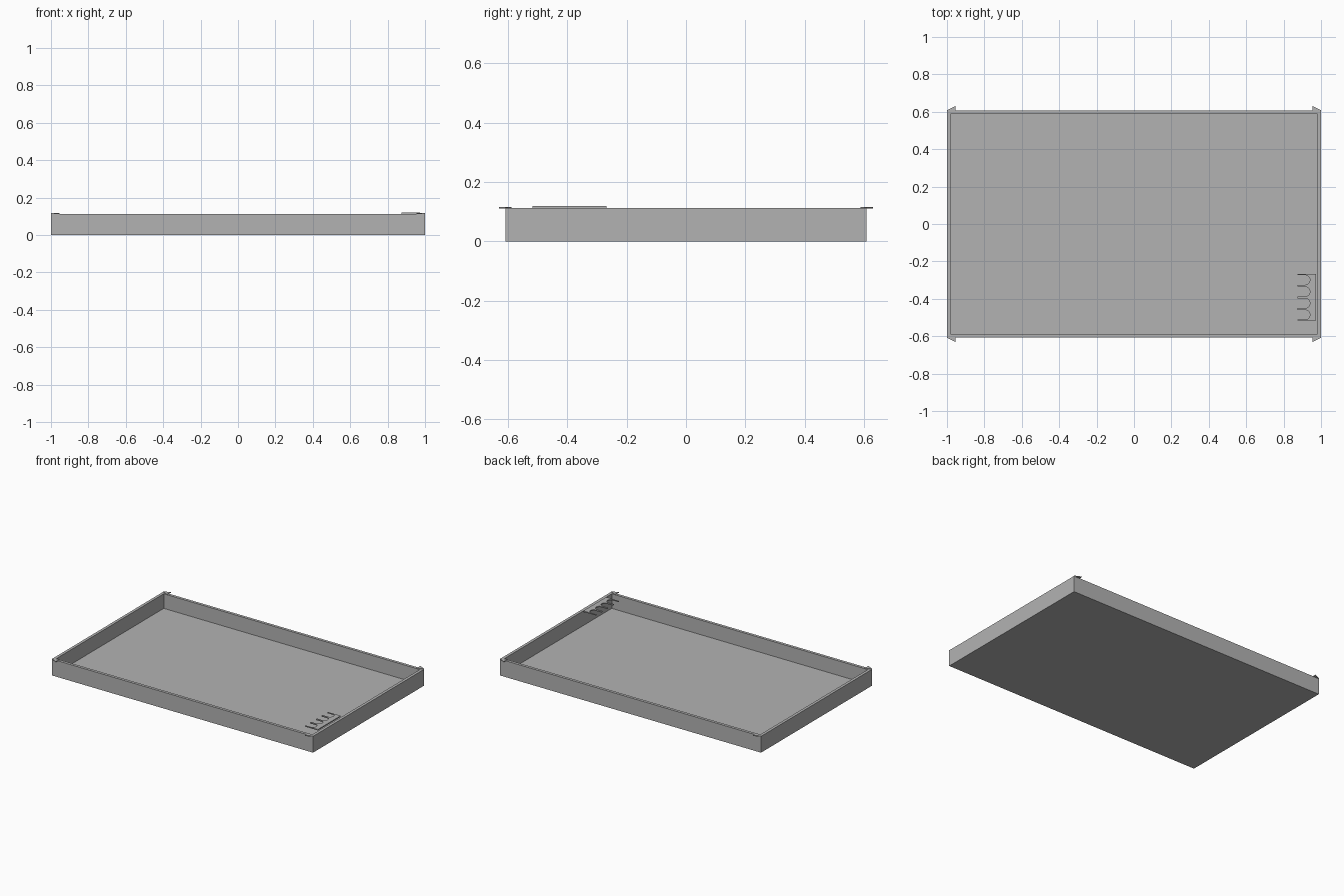
import bpy, bmesh, math

cube = bpy.data.objects.get("Cube")
if cube:
    bpy.data.objects.remove(cube, do_unlink=True)

grey = bpy.data.materials.new("plain_grey")
grey.use_nodes = True
colour = (0.45, 0.45, 0.45, 1)
grey.diffuse_color = colour
grey.node_tree.nodes["Principled BSDF"].inputs["Base Color"].default_value = colour

HALF_X, HALF_Y, HEIGHT = 1.0, 0.608, 0.113
WALL, FLOOR = 0.028, 0.012


def add_object(name, bm):
    bmesh.ops.recalc_face_normals(bm, faces=bm.faces)
    mesh = bpy.data.meshes.new(name)
    bm.to_mesh(mesh)
    bm.free()
    mesh.materials.append(grey)
    obj = bpy.data.objects.new(name, mesh)
    bpy.context.collection.objects.link(obj)
    return obj


def plate(name, outline, bottom, top):
    """Extrude a flat outline between two heights."""
    bm = bmesh.new()
    face = bm.faces.new([bm.verts.new((x, y, bottom)) for x, y in outline])
    result = bmesh.ops.extrude_face_region(bm, geom=[face])
    verts = [v for v in result["geom"] if isinstance(v, bmesh.types.BMVert)]
    bmesh.ops.translate(bm, verts=verts, vec=(0, 0, top - bottom))
    return add_object(name, bm)


# Open tray: box with its top inset and pushed down
bm = bmesh.new()
bmesh.ops.create_cube(bm, size=1)
for v in bm.verts:
    v.co.x *= 2 * HALF_X
    v.co.y *= 2 * HALF_Y
    v.co.z = (v.co.z + 0.5) * HEIGHT
top_face = max(bm.faces, key=lambda f: f.calc_center_median().z)
bmesh.ops.inset_region(bm, faces=[top_face], thickness=WALL)
well = bmesh.ops.extrude_face_region(bm, geom=[top_face])
bmesh.ops.delete(bm, geom=[top_face], context="FACES_ONLY")
bmesh.ops.translate(bm, vec=(0, 0, FLOOR - HEIGHT),
                    verts=[v for v in well["geom"] if isinstance(v, bmesh.types.BMVert)])
add_object("tray", bm)

# Thin pointed tabs on the four corners
for sx, side in ((1, "left"), (-1, "right")):
    for sy, end in ((1, "back"), (-1, "front")):
        tip = [(1.0, 0.608), (0.955, 0.63), (0.955, 0.588)]
        plate(f"corner_tab_{end}_{side}", [(sx * x, sy * y) for x, y in tip],
              HEIGHT - 0.002, HEIGHT + 0.003)

# Comb plate with four round-ended slots
X_OPEN, X_ROOT, Y_LOW, Y_HIGH = 0.875, 0.974, -0.517, -0.268
SLOTS, RADIUS, X_ARC = 4, 0.026, 0.915
pitch = (Y_HIGH - Y_LOW) / SLOTS
outline = [(X_ROOT, Y_HIGH), (X_ROOT, Y_LOW), (X_OPEN, Y_LOW)]
for i in range(SLOTS):
    y = Y_LOW + pitch * (i + 0.5)
    outline.append((X_OPEN, y - RADIUS))
    for k in range(9):
        a = math.pi * (k / 8 - 0.5)
        outline.append((X_ARC + RADIUS * math.cos(a), y + RADIUS * math.sin(a)))
    outline.append((X_OPEN, y + RADIUS))
outline.append((X_OPEN, Y_HIGH))
plate("slotted_comb", outline, HEIGHT - 0.001, HEIGHT + 0.006)
